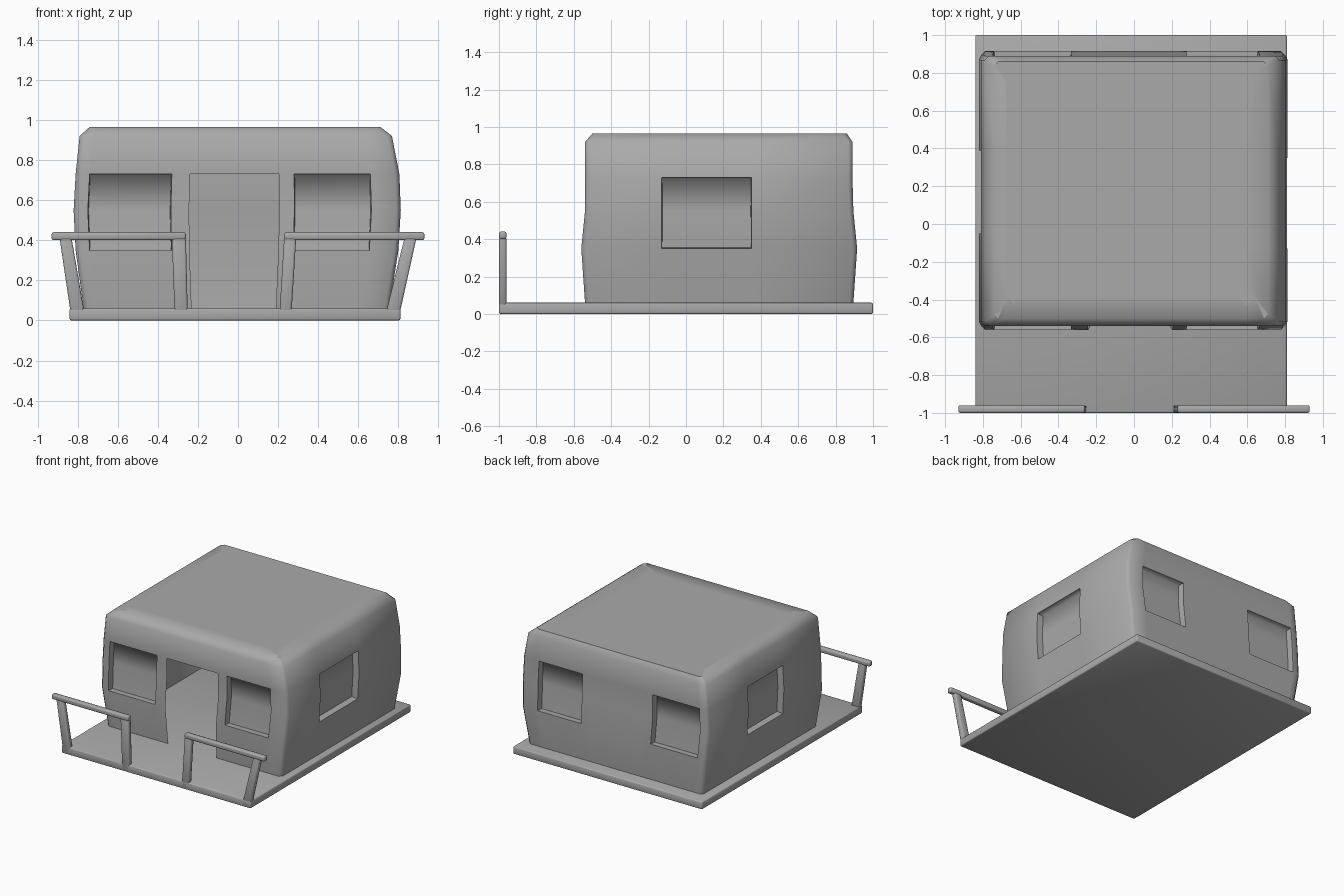
import bpy, bmesh
from math import radians

cube = bpy.data.objects.get("Cube")
if cube:
    bpy.data.objects.remove(cube, do_unlink=True)

grey = bpy.data.materials.new("plain grey")
grey.use_nodes = True
colour = (0.4, 0.4, 0.4, 1)
grey.diffuse_color = colour
grey.node_tree.nodes["Principled BSDF"].inputs["Base Color"].default_value = colour


def finish(name, bm):
    mesh = bpy.data.meshes.new(name)
    bm.to_mesh(mesh)
    bm.free()
    mesh.materials.append(grey)
    obj = bpy.data.objects.new(name, mesh)
    bpy.context.collection.objects.link(obj)
    return obj


def bar(name, low, high, y, z, soft):
    """Box whose bottom x range (low) may differ from its top x range (high)."""
    bm = bmesh.new()
    bmesh.ops.create_cube(bm, size=1)
    for v in bm.verts:
        xs = high if v.co.z > 0 else low
        v.co = (xs[v.co.x > 0], y[v.co.y > 0], z[v.co.z > 0])
    bmesh.ops.bevel(bm, geom=bm.edges[:], offset=soft, segments=2,
                    profile=0.5, affect='EDGES')
    for f in bm.faces:
        f.smooth = True
    return finish(name, bm)


# Deck and the two front railings with leaning posts
bar("deck", (-0.84, 0.81), (-0.84, 0.81), (-1, 1), (0, 0.06), 0.008)
front = (-1, -0.96)
rail_z, post_z = (0.40, 0.44), (0.005, 0.41)
bar("left_rail", (0.23, 0.93), (0.23, 0.93), front, rail_z, 0.01)
bar("right_rail", (-0.93, -0.26), (-0.93, -0.26), front, rail_z, 0.01)
bar("left_outer_post", (0.73, 0.80), (0.83, 0.89), front, post_z, 0.01)
bar("left_inner_post", (0.205, 0.265), (0.23, 0.29), front, post_z, 0.01)
bar("right_outer_post", (-0.83, -0.76), (-0.89, -0.83), front, post_z, 0.01)
bar("right_inner_post", (-0.315, -0.25), (-0.33, -0.26), front, post_z, 0.01)

# Cabin shell: rings of z, x range, y range
rings = [
    (0.06, -0.77, 0.755, -0.54, 0.895),
    (0.35, -0.81, 0.80, -0.56, 0.915),
    (0.55, -0.82, 0.812, -0.54, 0.895),
    (0.73, -0.81, 0.805, -0.54, 0.89),
    (0.92, -0.79, 0.768, -0.54, 0.89),
    (0.965, -0.74, 0.71, -0.50, 0.86),
]
front_cols = [-0.74, -0.33, -0.24, 0.205, 0.28, 0.66]
left_cols = [-0.13, 0.35]
right_cols = [-0.05, 0.39]
ref = rings[3]
chamfer = 0.022


def ring_points(z, x0, x1, y0, y1):
    scale = (x1 - x0) / (ref[2] - ref[1])
    cols = [x0 + (x - ref[1]) * scale for x in front_cols]
    c = chamfer
    pts = [(x, y0) for x in [x0 + c, *cols, x1 - c]]
    pts += [(x1, y) for y in [y0 + c, *left_cols, y1 - c]]
    pts += [(x, y1) for x in [x1 - c, *reversed(cols), x0 + c]]
    pts += [(x0, y) for y in [y1 - c, *reversed(right_cols), y0 + c]]
    return [(x, y, z) for x, y in pts]


bm = bmesh.new()
loops = [[bm.verts.new(p) for p in ring_points(*r)] for r in rings]
count = len(loops[0])
DOOR, WINDOWS = 3, (1, 5, 9, 13, 17, 21)
panes = {j: [] for j in WINDOWS}
for row in range(len(rings) - 1):
    a, b = loops[row], loops[row + 1]
    for j in range(count):
        if j == DOOR and row < 3:
            continue                      # open doorway
        k = (j + 1) % count
        face = bm.faces.new((a[j], a[k], b[k], b[j]))
        if j in panes and row in (1, 2):
            panes[j].append(face)

# Roof
roof = bm.faces.new(loops[-1])
bm.normal_update()
bmesh.ops.inset_region(bm, faces=[roof], thickness=0.12, depth=0)

# Recessed windows
for faces in panes.values():
    bmesh.ops.inset_region(bm, faces=faces, thickness=0.004, depth=-0.05)
bm.normal_update()

# Smooth shading, crisp window jambs, soft window heads
pane_faces = {f for faces in panes.values() for f in faces}
for f in bm.faces:
    f.smooth = True
for e in bm.edges:
    if len(e.link_faces) == 2 and e.calc_face_angle() > radians(55):
        head = min(v.co.z for v in e.verts) > 0.68
        e.smooth = head and any(f in pane_faces for f in e.link_faces)
finish("cabin_shell", bm)
